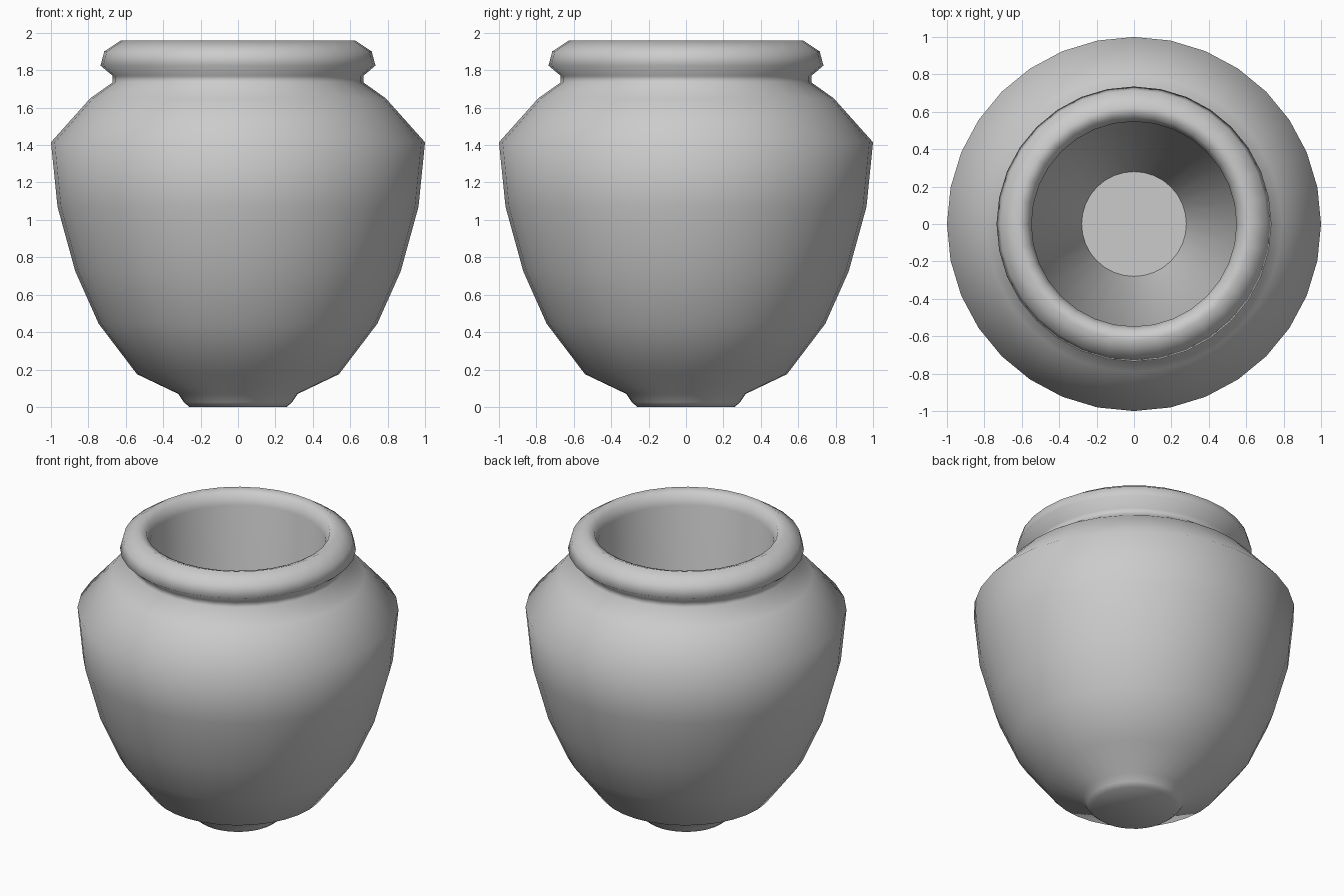
import bpy, bmesh
from math import cos, sin, pi, radians

if "Cube" in bpy.data.objects:
    bpy.data.objects.remove(bpy.data.objects["Cube"])

SIDES = 32

# Half section (radius, height), from the underside, up the outside, into the mouth
profile = [
    (0.26, 0.0), (0.29, 0.025), (0.32, 0.07),                      # foot
    (0.54, 0.175), (0.745, 0.445), (0.87, 0.725),                  # belly
    (0.965, 1.07), (1.0, 1.415), (0.79, 1.65), (0.67, 1.735),      # shoulder
    (0.67, 1.77), (0.735, 1.825), (0.715, 1.90), (0.625, 1.96),    # neck and lip
    (0.572, 1.94), (0.548, 1.87),                                  # inner lip
    (0.545, 1.0), (0.28, 0.12),                                    # inner wall
]


def lathe(name, section, sides):
    bm = bmesh.new()
    rings = []
    for r, z in section:
        rings.append([bm.verts.new((r * cos(2 * pi * i / sides),
                                    r * sin(2 * pi * i / sides), z))
                      for i in range(sides)])
    for a, b in zip(rings, rings[1:]):
        for i in range(sides):
            j = (i + 1) % sides
            bm.faces.new((a[i], a[j], b[j], b[i]))
    bm.faces.new(rings[0][::-1])   # underside
    bm.faces.new(rings[-1])        # inside floor
    bmesh.ops.recalc_face_normals(bm, faces=bm.faces[:])
    mesh = bpy.data.meshes.new(name)
    bm.to_mesh(mesh)
    bm.free()
    obj = bpy.data.objects.new(name, mesh)
    bpy.context.collection.objects.link(obj)
    return obj


# Pot turned as one closed shell
pot = lathe("pot", profile, SIDES)
bpy.context.view_layer.objects.active = pot
pot.select_set(True)
bpy.ops.object.shade_smooth_by_angle(angle=radians(70))
